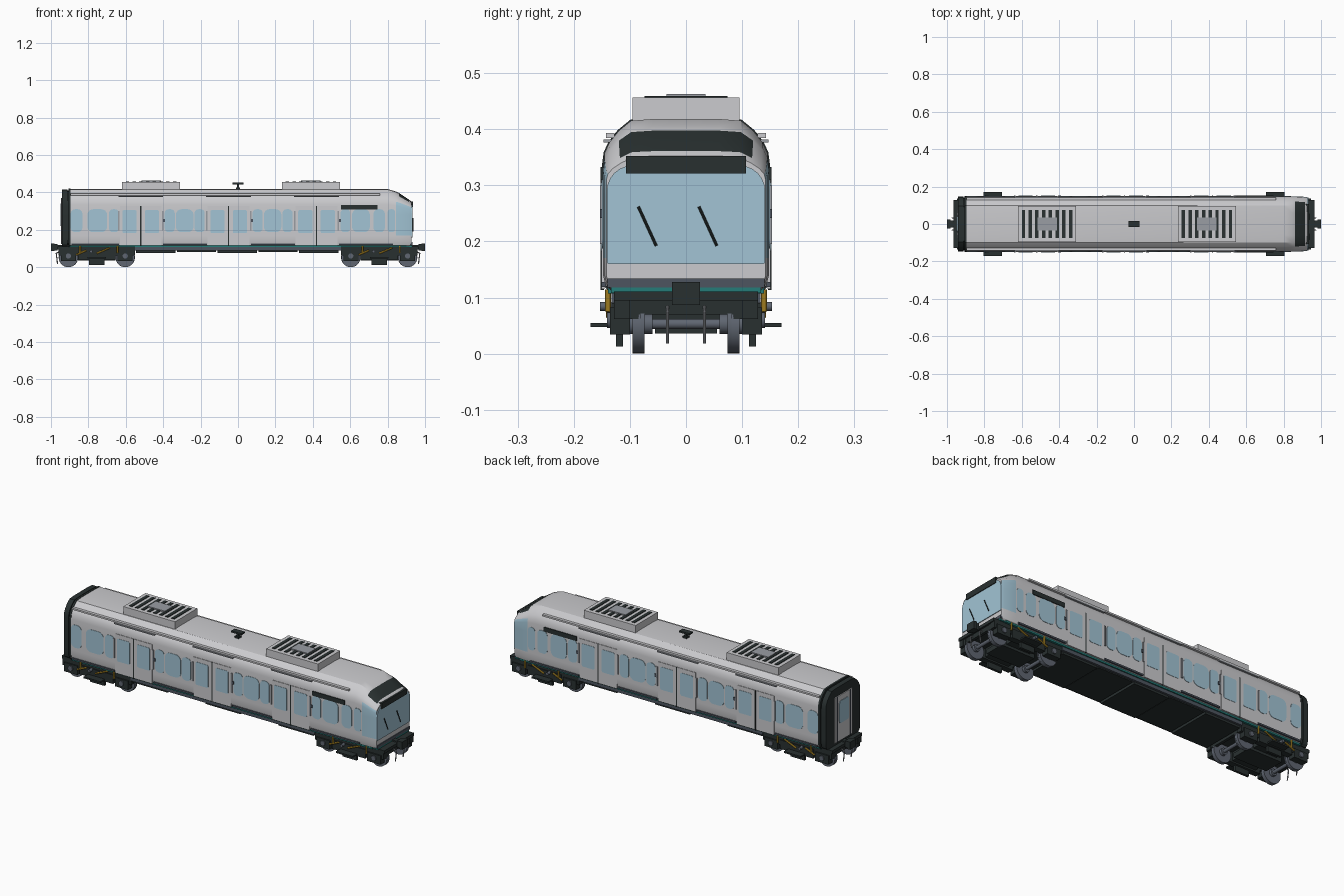
import bpy, bmesh, math
from mathutils import Vector, Matrix

if "Cube" in bpy.data.objects:
    bpy.data.objects.remove(bpy.data.objects["Cube"])


def material(name, rgb):
    m = bpy.data.materials.new(name)
    m.diffuse_color = (*rgb, 1)
    m.use_nodes = True
    m.node_tree.nodes["Principled BSDF"].inputs["Base Color"].default_value = m.diffuse_color
    return m


BODY = material("light grey paint", (.60, .60, .62))
GLASS = material("pale blue glass", (.36, .55, .66))
DARK = material("near black", (.022, .030, .030))
METAL = material("wheel grey", (.115, .133, .165))
UNDER = material("slate grey", (.075, .09, .115))
TEAL = material("teal", (.018, .20, .19))
YELLOW = material("yellow", (.58, .34, .025))
SILVER = material("silver grey", (.32, .34, .37))


def finish(name, bm, mats, smooth=False):
    bmesh.ops.recalc_face_normals(bm, faces=bm.faces)
    me = bpy.data.meshes.new(name)
    bm.to_mesh(me)
    bm.free()
    ob = bpy.data.objects.new(name, me)
    bpy.context.collection.objects.link(ob)
    for m in mats if isinstance(mats, list) else [mats]:
        me.materials.append(m)
    if smooth:
        bpy.ops.object.select_all(action='DESELECT')
        ob.select_set(True)
        bpy.context.view_layer.objects.active = ob
        bpy.ops.object.shade_smooth_by_angle(angle=math.radians(32))
    return ob


def boxes(name, spans, mat):
    """Joined boxes, each (x0, x1, y0, y1, z0, z1)."""
    bm = bmesh.new()
    for x0, x1, y0, y1, z0, z1 in spans:
        mx = Matrix.Translation(((x0 + x1) / 2, (y0 + y1) / 2, (z0 + z1) / 2))
        bmesh.ops.create_cube(bm, size=1, matrix=mx @ Matrix.Diagonal(
            (abs(x1 - x0), abs(y1 - y0), abs(z1 - z0), 1)))
    return finish(name, bm, mat)


def rods(name, items, mat, sides=16):
    """Joined cylinders, each (start, end, radius)."""
    bm = bmesh.new()
    for a, b, r in items:
        a, b = Vector(a), Vector(b)
        d = b - a
        mx = Matrix.Translation((a + b) / 2) @ d.to_track_quat('Z', 'Y').to_matrix().to_4x4()
        bmesh.ops.create_cone(bm, cap_ends=True, segments=sides, radius1=r,
                              radius2=r, depth=d.length, matrix=mx)
    return finish(name, bm, mat, sides > 8)


def both(spans):
    """Repeat spans on the other side of the car."""
    return spans + [(a, b, -d, -c, e, f) for a, b, c, d, e, f in spans]


def rounded_plates(name, items, mat):
    """Rounded plates, each (u0, u1, z0, z1, top r, bottom r, place, depth)."""
    bm = bmesh.new()
    for u0, u1, z0, z1, rt, rb, place, depth in items:
        corners = [(u1, z1, -1, -1, 0, rt), (u0, z1, 1, -1, 90, rt),
                   (u0, z0, 1, 1, 180, rb), (u1, z0, -1, 1, 270, rb)]
        vs = []
        for u, z, su, sz, a0, r in corners:
            for k in range(7):
                a = math.radians(a0 + 15 * k)
                vs.append(bm.verts.new(place(u + su * r + r * math.cos(a),
                                             z + sz * r + r * math.sin(a))))
        f = bm.faces.new(vs)
        new = bmesh.ops.extrude_face_region(bm, geom=[f])["geom"]
        bmesh.ops.translate(bm, vec=depth, verts=[v for v in new if isinstance(v, bmesh.types.BMVert)])
    return finish(name, bm, mat)


# Car shell lofted from one cross-section, with a sloping nose
half = [(.132, .11), (.143, .12), (.148, .14), (.148, .17), (.148, .28), (.148, .335),
        (.145, .358), (.136, .377), (.12, .397), (.098, .415), (.06, .418)]
stations = [(-.90, .42, 1), (.80, .42, 1), (.845, .406, 1), (.86, .399, .998),
            (.915, .362, .982), (.928, .352, .96)]
ring_half = half + [(-y, z) for y, z in reversed(half)]
bm = bmesh.new()
rings = []
for x, top, w in stations:
    rings.append([bm.verts.new((x, y * w, z if z <= .28 else .28 + (z - .28) * (top - .28) / .14))
                  for y, z in ring_half])
n, h = len(ring_half), len(half)
for i in range(len(rings) - 1):
    for j in range(n):
        k = (j + 1) % n
        f = bm.faces.new((rings[i][j], rings[i][k], rings[i + 1][k], rings[i + 1][j]))
        low = min(j, n - 2 - j)          # row counted up from the floor
        if i == 3 and low >= 8:
            f.material_index = 2         # dark brow over the nose
        elif i >= 2 and 3 <= low <= 5:
            f.material_index = 1         # wrap-round cab glass
        elif j == n - 1:
            f.material_index = 2         # floor
bm.faces.new(rings[0])
bm.faces.new(rings[-1])
finish("car_shell", bm, [BODY, GLASS, DARK], True)

# Gangway end: dark surround with rib, and end door
bm = bmesh.new()
for x0, x1, s in [(-.94, -.912, .99), (-.912, -.906, .94), (-.906, -.895, 1.012)]:
    a, b = ([bm.verts.new((x, y * s, .265 + (z - .265) * s)) for y, z in ring_half] for x in (x0, x1))
    for j in range(n):
        bm.faces.new((a[j], a[(j + 1) % n], b[(j + 1) % n], b[j]))
    bm.faces.new(a)
    bm.faces.new(b)
finish("gangway_surround", bm, DARK, True)
boxes("gangway_door", [(-.945, -.938, -.075, .075, .125, .37)], BODY)
boxes("gangway_door_seams", both([(-.947, -.94, .052, .057, .125, .37)]), UNDER)
rounded_plates("gangway_window", [(-.04, .04, .22, .34, .012, .012,
               lambda u, z: (-.945, u, z), (-.003, 0, 0))], GLASS)

# Nose details
rounded_plates("windscreen", [(-.141, .141, .16, .335, .045, .004,
               lambda u, z: (.927, u, z), (.005, 0, 0))], GLASS)
boxes("front_display", [(.915, .936, -.107, .107, .321, .352)], DARK)
boxes("nose_lower_band", [(.92, .932, -.14, .14, .118, .134)], UNDER)
boxes("nose_teal_band", [(.90, .931, -.134, .134, .108, .118)], TEAL)
rods("wipers", [((.935, y, .262), (.935, y + .032, .192), .0025) for y in (-.085, .023)], DARK, 8)

# Doors, windows and side trim
doors = (-.52, -.05, .42)
windows = [(-.895, -.832), (-.805, -.70), (-.69, -.636), (.548, .60), (.61, .705), (.725, .785), (.80, .84)]
for d in doors[:2]:
    windows += [(d + .128, d + .182), (d + .188, d + .282), (d + .288, d + .342)]
panes, leaf_panes = [], []
for s in (-1, 1):
    def side(u, z, s=s):
        return (u, s * .147, z)
    panes += [(a, b, .187, .31, min(.03, (b - a) * .4), min(.03, (b - a) * .4), side, (0, s * .003, 0))
              for a, b in windows]
    leaf_panes += [(d + a, d + b, .182, .305, .008, .008, side, (0, s * .005, 0))
                   for d in doors for a, b in ((-.098, -.022), (.022, .098))]
rounded_plates("side_windows", panes, GLASS)
rounded_plates("door_windows", leaf_panes, GLASS)
boxes("door_leaves", both([(d + a, d + b, .145, .1505, .115, .328) for d in doors
                           for a, b in ((-.112, -.002), (.002, .112))]), BODY)
boxes("door_seams", both([(d - .003, d + .003, .146, .152, .113, .328) for d in doors]), DARK)
boxes("door_grab_rails", both([(d + o - .004, d + o + .004, .146, .153, .195, .30)
                               for d in doors for o in (-.117, .117)]), SILVER)
boxes("door_buttons", both([(d + .119, d + .131, .146, .1535, .242, .258) for d in doors]), UNDER)
boxes("side_displays", both([(.55, .745, .146, .1525, .309, .333)]), DARK)
boxes("lower_side_strips", both([(a, b, .14, .151, .119, .128) for a, b in
                                 ((-.89, -.635), (-.40, -.165), (.07, .305), (.54, .83))]), UNDER)
boxes("teal_sill", both([(-.90, .90, .12, .139, .107, .117)]), TEAL)
boxes("roof_gutters", both([(-.895, .76, .127, .143, .384, .393)]), BODY)
boxes("door_headers", both([(d - .12, d + .12, .134, .147, .376, .382) for d in doors]), SILVER)

# Roof equipment
for label, cx in (("rear", -.465), ("front", .39)):
    boxes(label + "_roof_unit", [(cx - .155, cx + .155, -.095, .095, .41, .456)], BODY)
    boxes(label + "_roof_slats", [(cx + (i - 3.5) * .036 - .009, cx + (i - 3.5) * .036 + .009,
                                   -.074, .074, .454, .459) for i in range(8)], DARK)
    boxes(label + "_roof_fan_plate", [(cx - .052, cx + .052, -.035, .035, .455, .463)], SILVER)
boxes("antenna", [(-.006, .006, -.006, .006, .41, .45), (-.03, .03, -.015, .015, .443, .452),
                  (-.012, .012, -.012, .012, .41, .427)], DARK)

# Underframe
boxes("underframe", [(-.965, .965, -.128, .128, .095, .111)], DARK)
boxes("equipment_boxes", [(-.545 + i * .218, -.335 + i * .218, -.122, .122, .076 + .006 * (i % 2), .1)
                          for i in range(5)], DARK)
boxes("equipment_side_rails", both([(-.55, .55, .115, .133, .088, .108)]), UNDER)

# Bogies
for label, cx in (("rear", -.755), ("front", .755)):
    frame = [(cx - .205, cx + .205, .10, .128, .062, .10), (cx - .042, cx + .042, .112, .125, .013, .07),
             (cx - .10, cx + .10, .10, .133, .042, .09), (cx - .05, cx + .05, .12, .17, .047, .055)]
    frame += [(cx + o - .04, cx + o + .04, .10, .135, .034, .082) for o in (-.152, .152)]
    boxes(label + "_bogie_frame", both(frame), DARK)
    boxes(label + "_bogie_bolster", [(cx - .07, cx + .07, -.105, .105, .05, .098),
                                     (cx - .2, cx - .185, -.105, .105, .07, .095),
                                     (cx + .185, cx + .2, -.105, .105, .07, .095),
                                     (cx - .1, cx + .1, -.055, .055, .036, .06)], DARK)
    wheels, yellow, caps = [], [], []
    for o in (-.152, .152):
        x = cx + o
        wheels.append(((x, -.1, .053), (x, .1, .053), .009))
        for s in (-1, 1):
            wheels += [((x, s * .08, .05), (x, s * .095, .05), .05),
                       ((x, s * .074, .052), (x, s * .081, .052), .052),
                       ((x, s * .06, .053), (x, s * .1, .053), .018)]
            caps.append(((x, s * .13, .06), (x, s * .141, .06), .014))
    for s in (-1, 1):
        yellow += [((cx - .11, s * .138, .066), (cx - .055, s * .138, .09), .0045),
                   ((cx + .0, s * .138, .074), (cx + .07, s * .138, .104), .0045),
                   ((cx - .09, s * .139, .075), (cx - .09, s * .139, .114), .005),
                   ((cx + .11, s * .139, .075), (cx + .11, s * .139, .114), .005)]
        caps.append(((cx - .03, s * .125, .084), (cx - .03, s * .153, .084), .008))
    rods(label + "_wheelsets", wheels, METAL, 28)
    rods(label + "_yellow_dampers", yellow, YELLOW, 10)
    rods(label + "_axle_caps", caps, METAL)

# Couplers, hoses and guard irons at both ends
for label, e in (("rear", -1), ("front", 1)):
    boxes(label + "_coupler", [(e * .965, e * .982, -.02, .02, .09, .125),
                               (e * .982, e, -.025, .025, .087, .128),
                               (e * .90, e * .97, -.013, .013, .097, .118)], DARK)
    boxes(label + "_end_brackets", both([(e * .93, e * .957, .085, .115, .062, .108)]), DARK)
    rods(label + "_hoses", [((e * x0, s * .033, z0), (e * x1, s * .033, z1), .003) for s in (-1, 1)
                            for x0, z0, x1, z1 in ((.95, .085, .972, .075), (.972, .075, .965, .018))], SILVER, 8)
